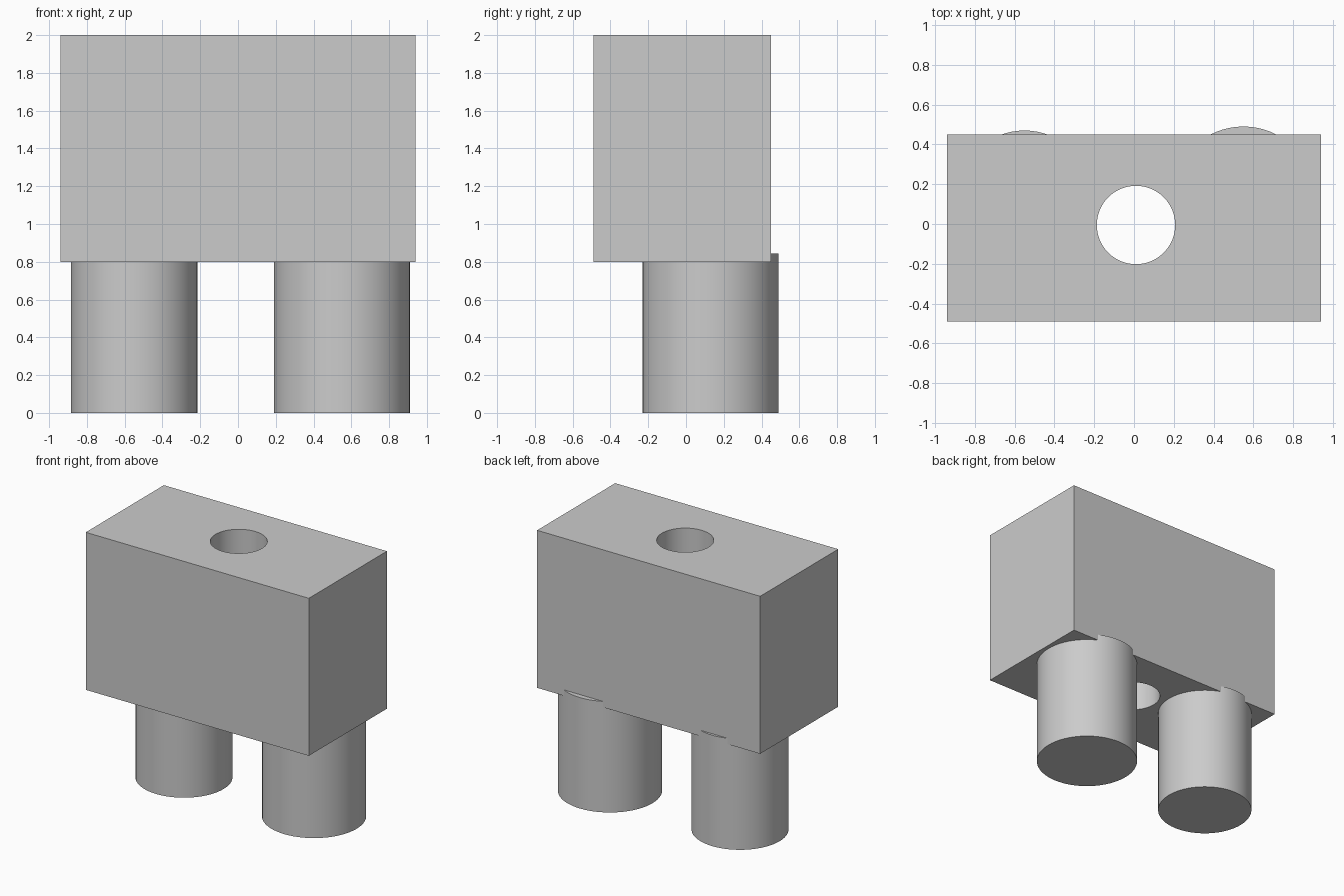
import bpy
import math

default = bpy.data.objects.get("Cube")
if default:
    bpy.data.objects.remove(default, do_unlink=True)

# One plain grey for every part
grey = bpy.data.materials.new("light_grey")
grey.use_nodes = True
colour = (0.6, 0.6, 0.6, 1.0)
grey.diffuse_color = colour
grey.node_tree.nodes["Principled BSDF"].inputs["Base Color"].default_value = colour


def smooth(obj):
    bpy.ops.object.select_all(action="DESELECT")
    obj.select_set(True)
    bpy.context.view_layer.objects.active = obj
    bpy.ops.object.shade_smooth_by_angle(angle=math.radians(30))


def cylinder(name, x, y, radius, bottom, top):
    bpy.ops.mesh.primitive_cylinder_add(
        vertices=64, radius=radius, depth=top - bottom,
        location=(x, y, (bottom + top) / 2))
    obj = bpy.context.object
    obj.name = name
    obj.data.materials.append(grey)
    return obj


# Rectangular body
bpy.ops.mesh.primitive_cube_add(size=1, location=(0, -0.02, 1.4))
body = bpy.context.object
body.name = "body"
body.scale = (1.88, 0.94, 1.2)
bpy.ops.object.transform_apply(location=False, rotation=False, scale=True)
body.data.materials.append(grey)

# Round hole straight down through the body
cutter = cylinder("hole_cutter", 0.01, -0.005, 0.197, 0.6, 2.2)
cutter.hide_render = True
hole = body.modifiers.new("hole", "BOOLEAN")
hole.operation = "DIFFERENCE"
hole.solver = "EXACT"
hole.object = cutter
bpy.context.view_layer.objects.active = body
bpy.ops.object.modifier_apply(modifier=hole.name)
bpy.data.objects.remove(cutter, do_unlink=True)
smooth(body)

# Two legs, bulging slightly past the back of the body
for name, x, y, radius in (("left_leg", 0.55, 0.13, 0.36),
                           ("right_leg", -0.55, 0.135, 0.335)):
    smooth(cylinder(name, x, y, radius, 0, 0.845))
